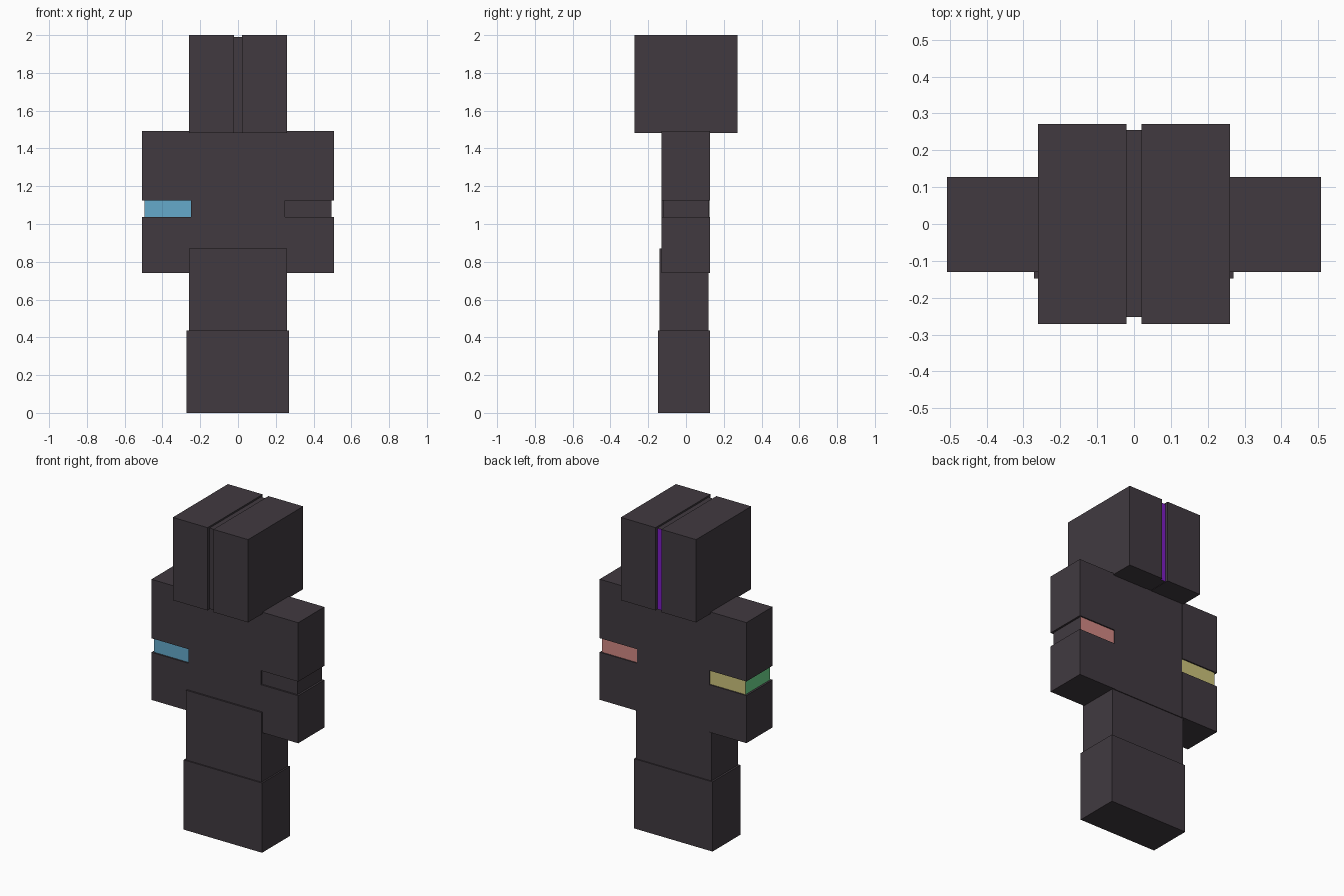
import bpy
import bmesh
from mathutils import Vector

if "Cube" in bpy.data.objects:
    bpy.data.objects.remove(bpy.data.objects["Cube"])


def material(name, srgb):
    m = bpy.data.materials.new(name)
    lin = [((c / 255 + 0.055) / 1.055) ** 2.4 for c in srgb]
    m.diffuse_color = (*lin, 1)
    m.use_nodes = True
    m.node_tree.nodes["Principled BSDF"].inputs["Base Color"].default_value = m.diffuse_color
    return m


charcoal = material("charcoal", (65, 58, 64))
blue = material("blue", (101, 170, 203))
yellow = material("yellow", (205, 196, 124))
green = material("green", (112, 218, 143))
salmon = material("salmon", (210, 137, 132))
purple = material("purple", (125, 30, 195))


def box(name, x, y, z, painted=()):
    """Box from ranges; painted lists (direction, material) pairs for single sides."""
    bm = bmesh.new()
    bmesh.ops.create_cube(bm, size=1)
    for v in bm.verts:
        v.co = [r[0] if c < 0 else r[1] for c, r in zip(v.co, (x, y, z))]
    bm.normal_update()
    mesh = bpy.data.meshes.new(name)
    mesh.materials.append(charcoal)
    for i, (direction, mat) in enumerate(painted, 1):
        mesh.materials.append(mat)
        for f in bm.faces:
            if f.normal.dot(Vector(direction)) > 0.9:
                f.material_index = i
    bm.to_mesh(mesh)
    bm.free()
    obj = bpy.data.objects.new(name, mesh)
    bpy.context.collection.objects.link(obj)
    return obj


FRONT, BACK, LEFT = (0, -1, 0), (0, 1, 0), (-1, 0, 0)

# Head: two halves around a recessed strip, purple at the back
for side, x in (("left", (-0.26, -0.02)), ("right", (0.02, 0.26))):
    box("head_" + side, x, (-0.272, 0.272), (1.483, 2.0))
box("head_strip", (-0.02, 0.02), (-0.252, 0.255), (1.485, 1.99), [(BACK, purple)])

# Torso, legs and boots
box("torso", (-0.25, 0.25), (-0.13, 0.125), (0.74, 1.49))
box("legs", (-0.26, 0.26), (-0.14, 0.12), (0.43, 0.87))
box("boots", (-0.272, 0.27), (-0.148, 0.127), (0.0, 0.435))

# Arms: upper and lower blocks with a recessed coloured band between
bands = {"left": [(FRONT, blue), (BACK, yellow), (LEFT, green)],
         "right": [(BACK, salmon)]}
for side, s in (("left", -1), ("right", 1)):
    outer = sorted((s * 0.25, s * 0.507))
    inset = sorted((s * 0.25, s * 0.495))
    box("upper_arm_" + side, outer, (-0.13, 0.128), (1.125, 1.493))
    box("lower_arm_" + side, outer, (-0.13, 0.128), (0.74, 1.037))
    box("arm_band_" + side, inset, (-0.12, 0.12), (1.037, 1.125), bands[side])
